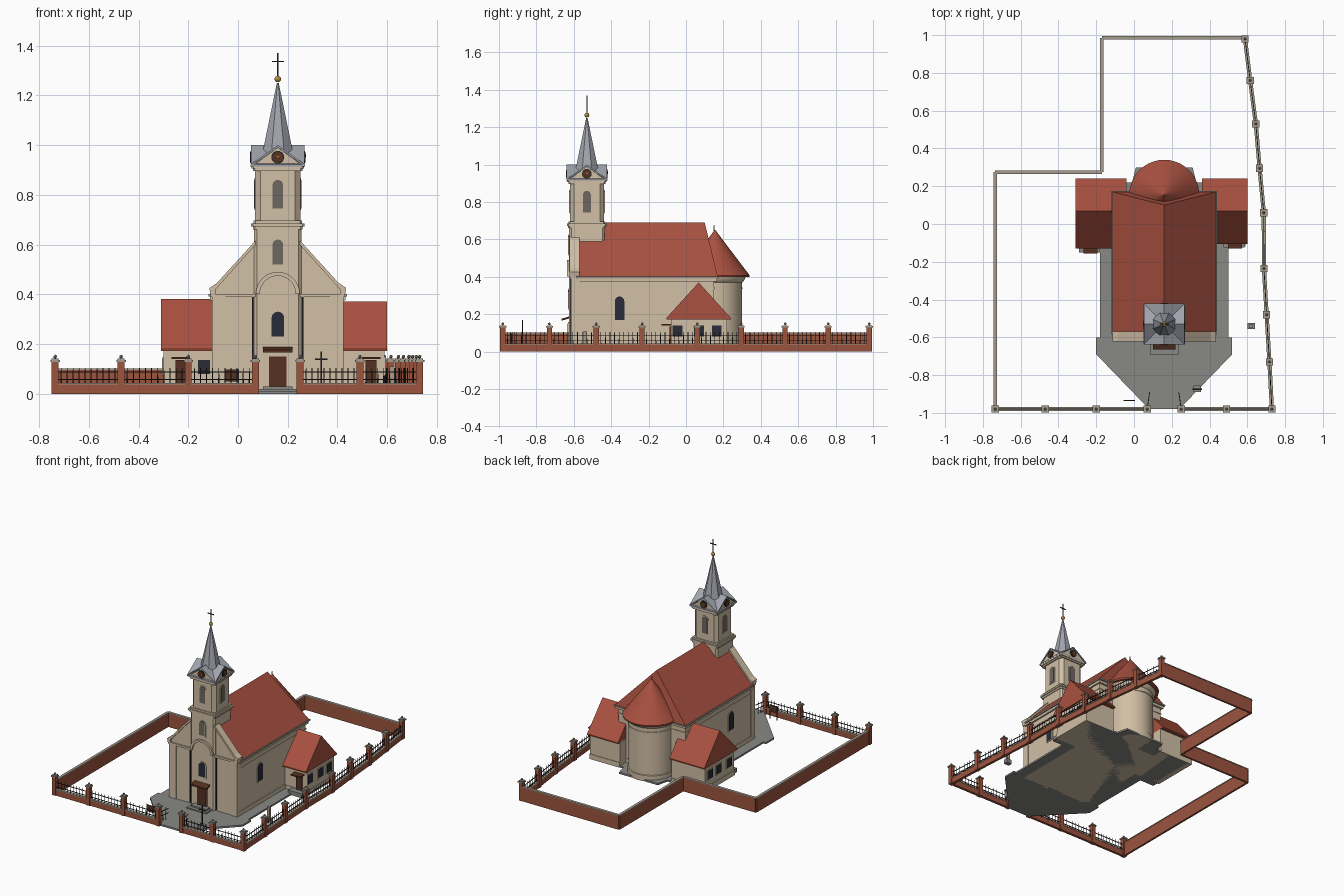
import bpy, bmesh, math
from mathutils import Vector, Matrix

if "Cube" in bpy.data.objects:
    bpy.data.objects.remove(bpy.data.objects["Cube"])

CX, TY = 0.16, -0.53          # church axis, tower centre


def mat(name, r, g, b):
    m = bpy.data.materials.new(name)
    m.diffuse_color = tuple((c / 255) ** 2.2 for c in (r, g, b)) + (1,)
    m.use_nodes = True
    m.node_tree.nodes["Principled BSDF"].inputs["Base Color"].default_value = m.diffuse_color
    return m


WALL = mat("plaster", 208, 190, 165)
TILE = mat("roof_tile", 168, 82, 66)
BRICK = mat("brick", 155, 85, 65)
SLATE = mat("slate", 160, 163, 172)
STONE = mat("stone", 135, 135, 132)
COPE = mat("coping", 165, 155, 140)
GLASS = mat("glass", 45, 48, 60)
LOUVRE = mat("louvre", 110, 103, 98)
WOOD = mat("wood", 85, 52, 38)
IRON = mat("iron", 45, 45, 48)
GOLD = mat("gold", 175, 140, 60)


def finish(name, bm, m):
    bmesh.ops.recalc_face_normals(bm, faces=bm.faces)
    me = bpy.data.meshes.new(name)
    bm.to_mesh(me)
    bm.free()
    me.materials.append(m)
    ob = bpy.data.objects.new(name, me)
    bpy.context.collection.objects.link(ob)
    return ob


def extrude(name, pts, axis, a, b, m):
    """Extrude a closed 2D outline along an axis from a to b."""
    put = {'x': lambda u, v, t: (t, u, v), 'y': lambda u, v, t: (u, t, v), 'z': lambda u, v, t: (u, v, t)}[axis]
    bm = bmesh.new()
    A = [bm.verts.new(put(u, v, a)) for u, v in pts]
    B = [bm.verts.new(put(u, v, b)) for u, v in pts]
    bm.faces.new(A)
    bm.faces.new(B)
    for i in range(len(pts)):
        j = (i + 1) % len(pts)
        bm.faces.new((A[i], A[j], B[j], B[i]))
    return finish(name, bm, m)


def box(name, x0, x1, y0, y1, z0, z1, m):
    return extrude(name, [(x0, y0), (x1, y0), (x1, y1), (x0, y1)], 'z', z0, z1, m)


def seg(bm, p, q, w, z0, z1):
    """Add an upright slab of width w between two plan points."""
    p, q = Vector(p), Vector(q)
    d = q - p
    M = (Matrix.Translation((*((p + q) / 2), (z0 + z1) / 2)) @ Matrix.Rotation(math.atan2(d.y, d.x), 4, 'Z')
         @ Matrix.Diagonal((d.length, w, z1 - z0, 1)))
    bmesh.ops.create_cube(bm, size=1, matrix=M)


def lathe(name, prof, x, y, n, m, turn=0, smooth=True):
    """Stack of (radius, z) rings."""
    bm = bmesh.new()
    rings = [[bm.verts.new((x + r * math.cos(turn + i * math.tau / n), y + r * math.sin(turn + i * math.tau / n), z))
              for i in range(n)] for r, z in prof]
    for a, b in zip(rings, rings[1:]):
        for i in range(n):
            bm.faces.new((a[i], a[(i + 1) % n], b[(i + 1) % n], b[i]))
    bm.faces.new(rings[0])
    bm.faces.new(rings[-1])
    ob = finish(name, bm, m)
    if smooth:
        bpy.context.view_layer.objects.active = ob
        ob.select_set(True)
        bpy.ops.object.shade_smooth_by_angle(angle=math.radians(35))
        ob.select_set(False)
    return ob


def arched(c, w, z0, z1, n=10):
    r = w / 2
    return [(c - r, z0), (c + r, z0)] + [(c + r * math.cos(math.pi * i / n), z1 - r + r * math.sin(math.pi * i / n))
                                         for i in range(n + 1)]


def window(name, c, w, z0, z1, axis, plane, out, m):
    """Arched window with raised surround on a wall plane; out is +1 or -1."""
    extrude(name + "_surround", arched(c, w + .014, z0 - .007, z1 + .007), axis, plane - .01 * out, plane + .003 * out, WALL)
    extrude(name, arched(c, w, z0, z1), axis, plane - .01 * out, plane + .005 * out, m)


def chamfered(cx, cy, h, c):
    return [(cx + x, cy + y) for x, y in ((-h + c, -h), (h - c, -h), (h, -h + c), (h, h - c),
                                          (h - c, h), (-h + c, h), (-h, h - c), (-h, -h + c))]


# paving around the church
half = [(.08, -.98), (.36, -.69), (.36, -.60), (.34, -.60), (.34, -.12), (.43, -.12), (.43, .22), (.17, .22), (.15, .30)]
extrude("paving", [(CX + x, y) for x, y in half] + [(CX - x, y) for x, y in half[::-1]], 'z', 0, .012, STONE)

# nave walls, plinth, cornice
box("nave_walls", -.10, .42, -.60, .15, 0, .39, WALL)
box("nave_plinth", -.106, .426, -.59, .156, 0, .04, WALL)
box("nave_frieze", -.104, .424, -.59, .154, .335, .342, WALL)
box("nave_cornice", -.112, .432, -.59, .165, .375, .392, WALL)
box("nave_gutter", -.119, .439, -.585, .175, .392, .402, COPE)
for s in (-1, 1):
    window("nave_window", -.355, .05, .17, .295, 'x', CX + .26 * s, s, GLASS)

# nave roof with steep rear hip
bm = bmesh.new()
v = [bm.verts.new(p) for p in ((-.115, -.585, .40), (.435, -.585, .40), (.435, .17, .40), (-.115, .17, .40),
                               (CX, -.585, .69), (CX, .10, .69))]
for f in ((0, 1, 2, 3), (0, 4, 5, 3), (1, 2, 5, 4), (0, 1, 4), (2, 3, 5)):
    bm.faces.new([v[i] for i in f])
finish("nave_roof", bm, TILE)

# facade with sloped gable shoulders
extrude("facade", [(-.10, 0), (.42, 0), (.42, .41), (.25, .60), (.07, .60), (-.10, .41)], 'y', -.61, -.575, WALL)
for s in (-1, 1):
    X = lambda d: CX + s * d
    extrude("gable_coping", [(X(.27), .40), (X(.275), .425), (X(.245), .445), (X(.09), .615), (X(.09), .598), (X(.25), .42), (X(.25), .40)],
            'y', -.622, -.57, WALL)
    extrude("facade_corner", [(X(.264), 0), (X(.21), 0), (X(.21), .39), (X(.264), .39)], 'y', -.614, -.57, WALL)
    extrude("facade_cornice", [(X(.27), .388), (X(.09), .388), (X(.09), .402), (X(.27), .402)], 'y', -.62, -.57, WALL)
    extrude("downpipe", [(X(.098), .02), (X(.104), .02), (X(.104), .39), (X(.098), .39)], 'y', -.618, -.60, IRON)
arc = [(math.cos(math.pi * i / 16), math.sin(math.pi * i / 16)) for i in range(17)]
extrude("facade_arch", [(CX + .088 * c, .402 + .088 * s) for c, s in arc] + [(CX + .072 * c, .402 + .072 * s) for c, s in arc[::-1]],
        'y', -.637, -.61, WALL)

# tower shaft and cornices
extrude("tower_lower", chamfered(CX, TY, .095, .012), 'z', 0, .67, WALL)
extrude("tower_upper", chamfered(CX, TY, .091, .022), 'z', .67, .92, WALL)
for h, z0, z1 in ((.100, .66, .672), (.107, .672, .684), (.098, .684, .696), (.099, .896, .906), (.105, .906, .918)):
    extrude("tower_cornice", chamfered(CX, TY, h, .008), 'z', z0, z1, WALL)
window("front_window", CX, .05, .23, .33, 'y', TY - .095, -1, GLASS)
window("front_louvre", CX, .042, .52, .62, 'y', TY - .095, -1, LOUVRE)
for s in (-1, 1):
    window("belfry_louvre_y", CX, .042, .745, .86, 'y', TY + .091 * s, s, LOUVRE)
    window("belfry_louvre_x", TY, .042, .745, .86, 'x', CX + .091 * s, s, LOUVRE)

# cross gables, clocks, spire
for ax, c, o in (('y', CX, TY), ('x', TY, CX)):
    extrude("gable_" + ax, [(c - .10, .918), (c + .10, .918), (c, .99)], ax, o - .103, o + .103, WALL)
    extrude("gable_roof_" + ax, [(c - .109, .914), (c, .991), (c + .109, .914), (c + .109, .922), (c, 1.0), (c - .109, .922)],
            ax, o - .108, o + .108, SLATE)
    for s in (-1, 1):
        dial = [(math.cos(math.tau * i / 20), math.sin(math.tau * i / 20)) for i in range(20)]
        extrude("clock_rim", [(c + .026 * u, .951 + .026 * w) for u, w in dial], ax, o + .09 * s, o + .109 * s, IRON)
        extrude("clock_face", [(c + .021 * u, .951 + .021 * w) for u, w in dial], ax, o + .09 * s, o + .111 * s, WOOD)
        for ang in (.6, 2.2):
            u, w = math.cos(ang), math.sin(ang)
            extrude("clock_hand", [(c - .002 * w, .951 + .002 * u), (c + .017 * u, .951 + .017 * w), (c + .002 * w, .951 - .002 * u)],
                    ax, o + .1 * s, o + .1125 * s, GOLD)
lathe("spire", [(.078, .92), (.064, .98), (.004, 1.25)], CX, TY, 8, SLATE, math.pi / 8, False)
lathe("spire_ball", [(.0125 * math.sin(math.pi * i / 8) + .0005, 1.265 - .0125 * math.cos(math.pi * i / 8)) for i in range(9)],
      CX, TY, 16, GOLD)
box("spire_cross_post", CX - .0025, CX + .0025, TY - .0025, TY + .0025, 1.275, 1.37, IRON)
box("spire_cross_arm", CX - .024, CX + .024, TY - .0025, TY + .0025, 1.333, 1.338, IRON)

# main door, canopy, steps
box("door_frame", .118, .202, -.63, -.60, .02, .158, WALL)
box("main_door", .125, .195, -.634, -.60, .025, .15, WOOD)
extrude("door_canopy", [(-.665, .166), (-.62, .178), (-.62, .19), (-.665, .176)], 'x', .10, .22, WOOD)
for i in range(2):
    box("door_step", .085 + .015 * i, .235 - .015 * i, -.69 + .025 * i, -.60, 0, .02 + .01 * i, STONE)

# apse with conical roof
lathe("apse_wall", [(.156, 0), (.156, .04), (.15, .042), (.15, .335), (.153, .336), (.153, .343), (.15, .344),
                    (.15, .37), (.16, .378), (.168, .40), (.168, .41)], CX, .15, 40, WALL)
lathe("apse_roof", [(.183, .398), (.185, .408), (.002, .65)], CX, .155, 40, TILE)
lathe("apse_finial", [(.003, .64), (.003, .672), (.001, .676)], CX, .15, 8, COPE)

# side annexes
for s, out, y0, ridge, dx in ((-1, -.31, -.125, .38, -.23), (1, .60, -.10, .37, .535)):
    inn, end = CX + .2 * s, out - .01 * s
    box("annex_walls", min(inn, end), max(inn, end), y0 + .02, .22, 0, .18, WALL)
    box("annex_plinth", min(inn, end + .004 * s), max(inn, end + .004 * s), y0 + .016, .224, 0, .035, WALL)
    extrude("annex_roof", [(y0 - .005, .172), (.24, .172), (.24, .18), (.068, ridge), (y0 - .005, .18)], 'x', inn, out, TILE)
    for y in (-.045, .07, .165):
        box("annex_window_frame", end - .004, end + .004, y - .032, y + .032, .073, .147, WALL)
        box("annex_window", end - .006, end + .006, y - .026, y + .026, .08, .14, GLASS)
    box("annex_back_step", dx - .06, dx + .05, y0 - .025, y0 + .03, 0, .03, STONE)
    box("annex_door", dx - .022, dx + .022, y0 + .012, y0 + .03, .03, .135, WOOD)
    box("annex_canopy", dx - .037, dx + .037, y0 - .03, y0 + .02, .14, .147, WOOD)
box("annex_front_window", -.16, -.112, -.11, -.10, .08, .135, GLASS)

# perimeter: brick walls, railings, posts
front = [[(-.735, -.98), (-.47, -.98), (-.20, -.98), (.07, -.98)],
         [(.25, -.98), (.49, -.98), (.73, -.98), (.717, -.73), (.702, -.48), (.688, -.235), (.687, .06),
          (.665, .295), (.645, .53), (.615, .76), (.588, .98)]]
back = [(.588, .985), (-.17, .985), (-.17, .275), (-.735, .275), (-.735, -.98)]
brick, cope, iron = bmesh.new(), bmesh.new(), bmesh.new()


def railing(p, q, zb):
    p, q = Vector(p), Vector(q)
    n = max(3, round((q - p).length / .024))
    for z in (.058, .088):
        seg(iron, p, q, .004, z - .002, z + .002)
    for i in range(1, n):
        c = p.lerp(q, i / n)
        bmesh.ops.create_cone(iron, cap_ends=True, segments=4, radius1=.0025, radius2=.0015, depth=.104 - zb,
                              matrix=Matrix.Translation((c.x, c.y, (zb + .104) / 2)))


for run in front:
    for p, q in zip(run, run[1:]):
        seg(brick, p, q, .018, 0, .038)
        seg(cope, p, q, .022, .038, .044)
        railing(p, q, .04)
    for x, y in run:
        for bmx, w, z0, z1 in ((brick, .028, 0, .128), (cope, .038, .128, .136), (cope, .028, .136, .141)):
            seg(bmx, (x - w / 2, y), (x + w / 2, y), w, z0, z1)
        bmesh.ops.create_icosphere(cope, subdivisions=1, radius=.008, matrix=Matrix.Translation((x, y, .149)))
for p, q in zip(back, back[1:]):
    seg(brick, p, q, .014, 0, .096)
    seg(cope, p, q, .019, .096, .102)
railing((.072, -.965), (.083, -.89), .02)
railing((.248, -.965), (.237, -.89), .02)
finish("fence_brickwork", brick, BRICK)
finish("fence_coping", cope, COPE)
finish("fence_railings", iron, IRON)

# yard cross, notice board, small monument
box("yard_cross_base", .315, .355, -.89, -.855, 0, .035, STONE)
box("yard_cross_post", .332, .338, -.878, -.872, .035, .17, IRON)
box("yard_cross_arm", .31, .36, -.878, -.872, .135, .141, IRON)
for x in (-.055, .0):
    box("board_leg", x, x + .005, -.938, -.932, 0, .1, IRON)
box("board_panel", -.055, .005, -.937, -.933, .05, .097, WOOD)
box("monument_base", .60, .64, -.555, -.525, 0, .03, STONE)
box("monument_stone", .61, .63, -.548, -.532, .03, .11, COPE)
